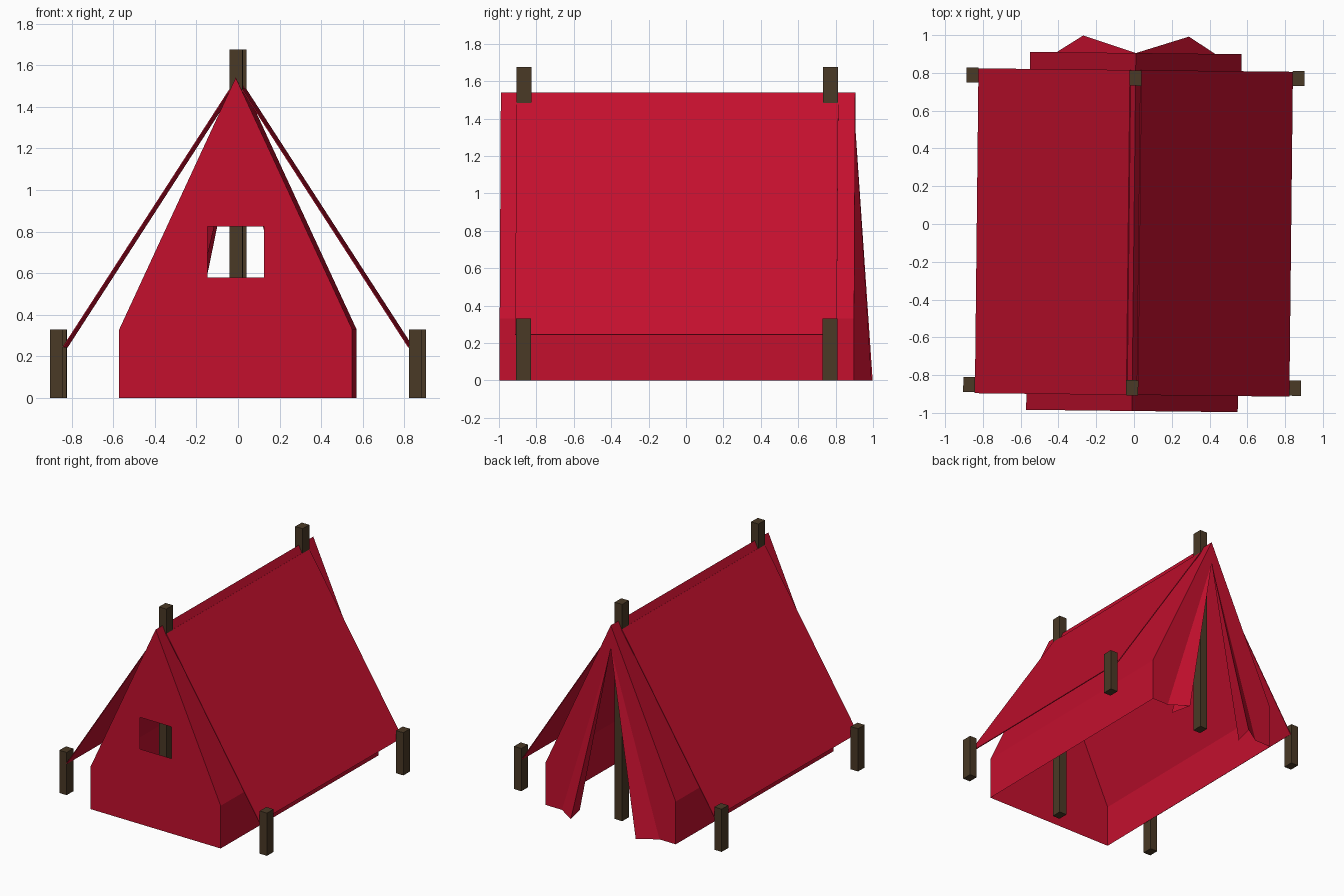
import bpy, math
from mathutils import Matrix

if "Cube" in bpy.data.objects:
    bpy.data.objects.remove(bpy.data.objects["Cube"])

TURN = Matrix.Rotation(-0.011, 4, 'Z')   # the whole tent sits very slightly turned


def material(name, rgb):
    m = bpy.data.materials.new(name)
    m.diffuse_color = (*rgb, 1)
    m.use_nodes = True
    m.node_tree.nodes["Principled BSDF"].inputs["Base Color"].default_value = m.diffuse_color
    return m


red = material("red_canvas", (0.55, 0.005, 0.027))
brown = material("dark_wood", (0.068, 0.041, 0.019))


def mesh_object(name, verts, faces, mat, smooth=False):
    me = bpy.data.meshes.new(name)
    me.from_pydata(verts, [], faces)
    me.transform(TURN)
    me.materials.append(mat)
    ob = bpy.data.objects.new(name, me)
    bpy.context.collection.objects.link(ob)
    if smooth:
        bpy.ops.object.select_all(action='DESELECT')
        ob.select_set(True)
        bpy.context.view_layer.objects.active = ob
        bpy.ops.object.shade_smooth_by_angle(angle=math.radians(25))
    return ob


def stake(name, x, y, w, d, h):
    v = [(x + sx * w / 2, y + sy * d / 2, z)
         for z in (0, h) for sx, sy in ((-1, -1), (1, -1), (1, 1), (-1, 1))]
    f = [(3, 2, 1, 0), (4, 5, 6, 7)] + [(i, (i + 1) % 4, (i + 1) % 4 + 4, i + 4) for i in range(4)]
    mesh_object(name, v, f, brown)


FRONT, BACK, HALF, WALL, PEAK = -0.99, 0.905, 0.56, 0.33, 1.54

# Front wall with a square window opening
wl, wr, wb, wt = -0.135, 0.135, 0.58, 0.825
pts = [(-HALF, 0), (HALF, 0), (HALF, WALL), (0, PEAK), (-HALF, WALL),
       (wl, wb), (wr, wb), (wr, wt), (wl, wt)]
mesh_object("front_wall", [(x, FRONT, z) for x, z in pts],
            [(0, 1, 6, 5), (1, 2, 7, 6), (2, 3, 7), (3, 8, 7), (3, 4, 8), (4, 0, 5, 8)], red)

# Inner tent: low side walls and steep slopes meeting at the ridge
prof = [(-HALF, 0), (-HALF, WALL), (0, PEAK), (HALF, WALL), (HALF, 0)]
mesh_object("inner_tent", [(x, y, z) for y in (FRONT, BACK) for x, z in prof],
            [(i, i + 1, i + 6, i + 5) for i in range(4)], red)

for side, s in (("left", -1), ("right", 1)):
    # Door half: fixed strip, then the flap folded outwards and back inside
    mesh_object(side + "_door_flap",
                [(0, BACK, PEAK), (s * HALF, BACK, WALL), (s * HALF, BACK, 0),
                 (s * 0.42, BACK, 0), (s * 0.28, 0.995, 0), (s * 0.32, 0.83, 0),
                 (0, BACK, 1.36)],
                [(0, 1, 6), (1, 2, 3), (1, 3, 6), (6, 3, 4), (6, 4, 5)], red, True)

    # Rain fly stretched from the ridge to the pegs
    fly = mesh_object(side + "_rain_fly",
                      [(s * 0.028, -0.905, 1.485), (s * 0.83, -0.905, 0.245),
                       (s * 0.83, 0.815, 0.245), (s * 0.028, 0.815, 1.485)],
                      [(0, 1, 2, 3)], red)
    mod = fly.modifiers.new("cloth", 'SOLIDIFY')
    mod.thickness = 0.006
    mod.offset = 0

    # Corner pegs
    for end, y in (("front", -0.86), ("back", 0.78)):
        stake(f"{end}_{side}_peg", s * 0.863, y, 0.063, 0.08, 0.33)

# Ridge poles
for end, y in (("front", -0.867), ("back", 0.772)):
    stake(end + "_pole", 0, y, 0.064, 0.08, 1.675)
